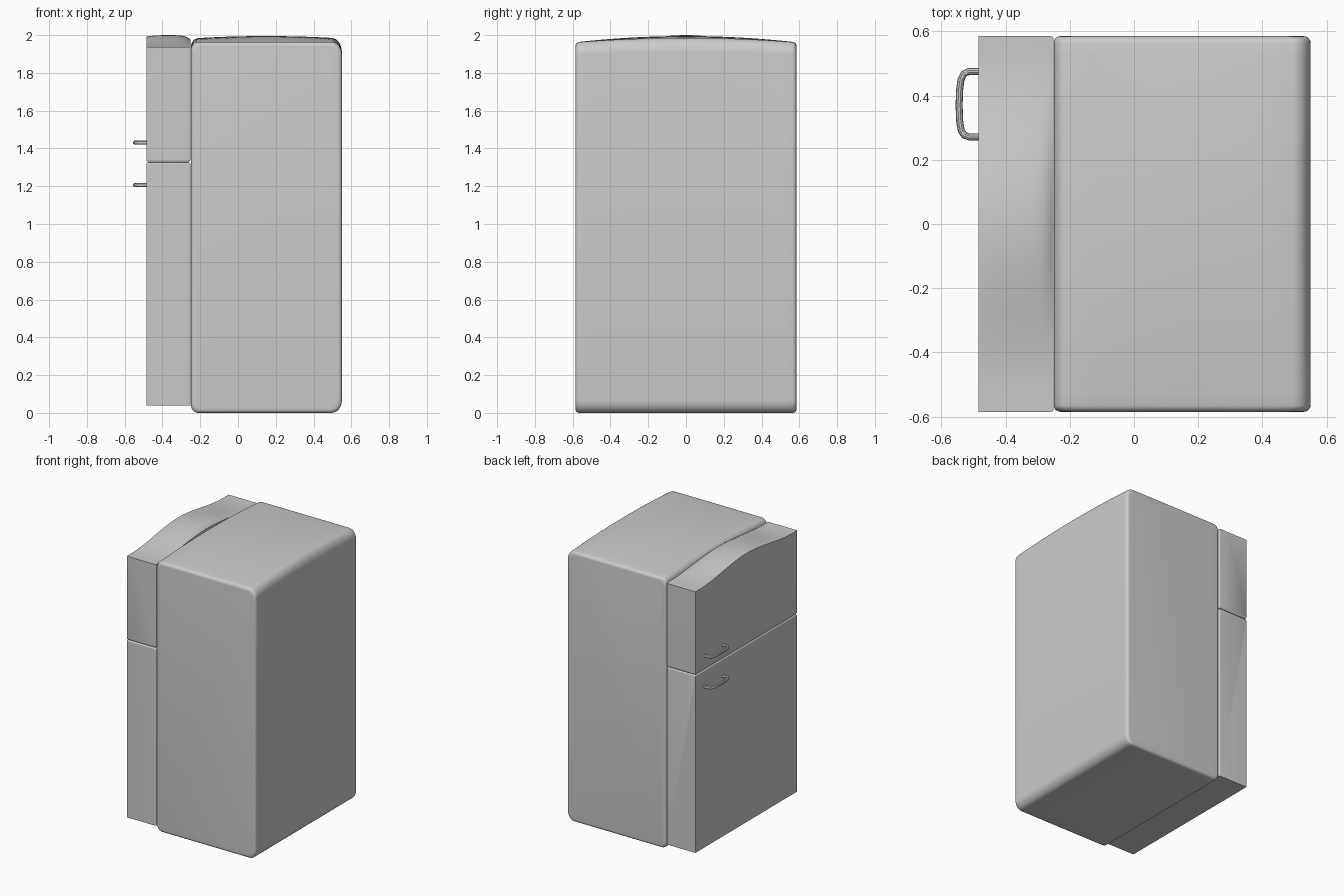
import bpy, bmesh, math

if "Cube" in bpy.data.objects:
    bpy.data.objects.remove(bpy.data.objects["Cube"])

W = 0.585  # half width along y


def loft(name, rings):
    """Skin closed rings of equal length and cap both ends."""
    bm = bmesh.new()
    vs = [[bm.verts.new(p) for p in r] for r in rings]
    n = len(vs[0])
    for a, b in zip(vs, vs[1:]):
        for k in range(n):
            bm.faces.new((a[k], a[(k + 1) % n], b[(k + 1) % n], b[k]))
    bm.faces.new(vs[0])
    bm.faces.new(vs[-1])
    bmesh.ops.recalc_face_normals(bm, faces=bm.faces)
    me = bpy.data.meshes.new(name)
    bm.to_mesh(me)
    bm.free()
    ob = bpy.data.objects.new(name, me)
    bpy.context.collection.objects.link(ob)
    smooth(ob)
    return ob


def smooth(ob):
    bpy.ops.object.select_all(action='DESELECT')
    ob.select_set(True)
    bpy.context.view_layer.objects.active = ob
    bpy.ops.object.shade_smooth_by_angle(angle=math.radians(35))


def stations(r, mid=30, steps=5):
    """(y, inset) pairs giving rounded ends of radius r."""
    ang = [math.pi / 2 * k / steps for k in range(steps + 1)]
    end = [(-W + r * (1 - math.sin(a)), r * (1 - math.cos(a))) for a in ang]
    end.reverse()                      # from full section to end face
    left = list(reversed(end))
    left = [(-W + r * (1 - math.cos(a)), r * (1 - math.sin(a))) for a in ang]
    middle = [(-W + r + (2 * W - 2 * r) * k / mid, 0) for k in range(1, mid)]
    return left + middle + [(-y, i) for y, i in reversed(left)]


def corner(cx, cz, rx, rz, start, steps=7):
    """Quarter ellipse, counter-clockwise from start degrees."""
    return [(cx + rx * math.cos(math.radians(start + 90 * k / steps)),
             cz + rz * math.sin(math.radians(start + 90 * k / steps)))
            for k in range(steps + 1)]


# Cabinet: rounded side section with a top crowned in both directions
def cabinet_ring(y, inset):
    arch = 1 - (y / W) ** 2
    x0, x1, z0, z1 = -0.25 + inset, 0.55 - inset, inset, 1.962 - inset
    ring = corner(x0 + .04, z0 + .045, .04, .045, 180)
    ring += corner(x1 - .055, z0 + .065, .055, .065, 270)
    ring += corner(x1 - .055, z1 - .065, .055, .065, 0)
    ring += [(x1 - .055 + (x0 - x1 + .095) * k / 10, z1) for k in range(1, 10)]
    ring += corner(x0 + .04, z1 - .045, .04, .045, 90)
    out = []
    for x, z in ring:
        if z > 1:
            t = min(1, max(0, (z - 1.8) / .15))
            u = (x - .15) / .4
            z += arch * t * (.02 + .013 * (1 - u * u))
        out.append((x, y, z))
    return out


loft("cabinet", [cabinet_ring(y, i) for y, i in stations(.02)])


# Lower door: softened along the seam and the cabinet side, crisp elsewhere
def lower_ring(y, i):
    x1, z1 = -.251 - i, 1.327 - i
    ring = [(-.485, .038), (x1, .038)]
    ring += corner(x1 - .012, z1 - .012, .012, .012, 0, 4)
    ring += corner(-.477, z1 - .008, .008, .008, 90, 4)
    return [(x, y, z) for x, z in ring]


loft("lower_door", [lower_ring(y, i) for y, i in stations(.008, 2)])


# Upper door: hump swelling across the middle, dipping towards the cabinet
def upper_ring(y, i):
    x1, z0 = -.251 - i, 1.330 + i
    hump = .5 + .5 * math.cos(math.pi * min(1, abs(y) / .54))
    ring = corner(-.477, z0 + .008, .008, .008, 180, 4)
    ring += corner(x1 - .012, z0 + .012, .012, .012, 270, 4)
    for x, f in ((x1, .62), (-.262, .76), (-.275, .87), (-.295, .95),
                 (-.33, .99), (-.38, 1), (-.43, .98), (-.465, .93), (-.485, .87)):
        ring.append((x, 1.936 + .064 * f * hump))
    return [(x, y, z) for x, z in ring]


loft("upper_door", [upper_ring(y, i) for y, i in stations(.008, 40)])


# Handles: bent round bars, one per door
def handle(name, z):
    path = [(-.478, .475), (-.515, .475), (-.53, .468), (-.539, .45), (-.543, .42),
            (-.545, .37), (-.543, .32), (-.538, .29), (-.528, .276), (-.512, .271),
            (-.478, .271)]
    cu = bpy.data.curves.new(name, 'CURVE')
    cu.dimensions = '3D'
    cu.bevel_depth = .011
    cu.bevel_resolution = 3
    cu.use_fill_caps = True
    sp = cu.splines.new('POLY')
    sp.points.add(len(path) - 1)
    for p, (x, y) in zip(sp.points, path):
        p.co = (x, y, z, 1)
    ob = bpy.data.objects.new(name, cu)
    bpy.context.collection.objects.link(ob)
    bpy.ops.object.select_all(action='DESELECT')
    ob.select_set(True)
    bpy.context.view_layer.objects.active = ob
    bpy.ops.object.convert(target='MESH')
    smooth(bpy.context.view_layer.objects.active)


handle("upper_handle", 1.431)
handle("lower_handle", 1.206)
